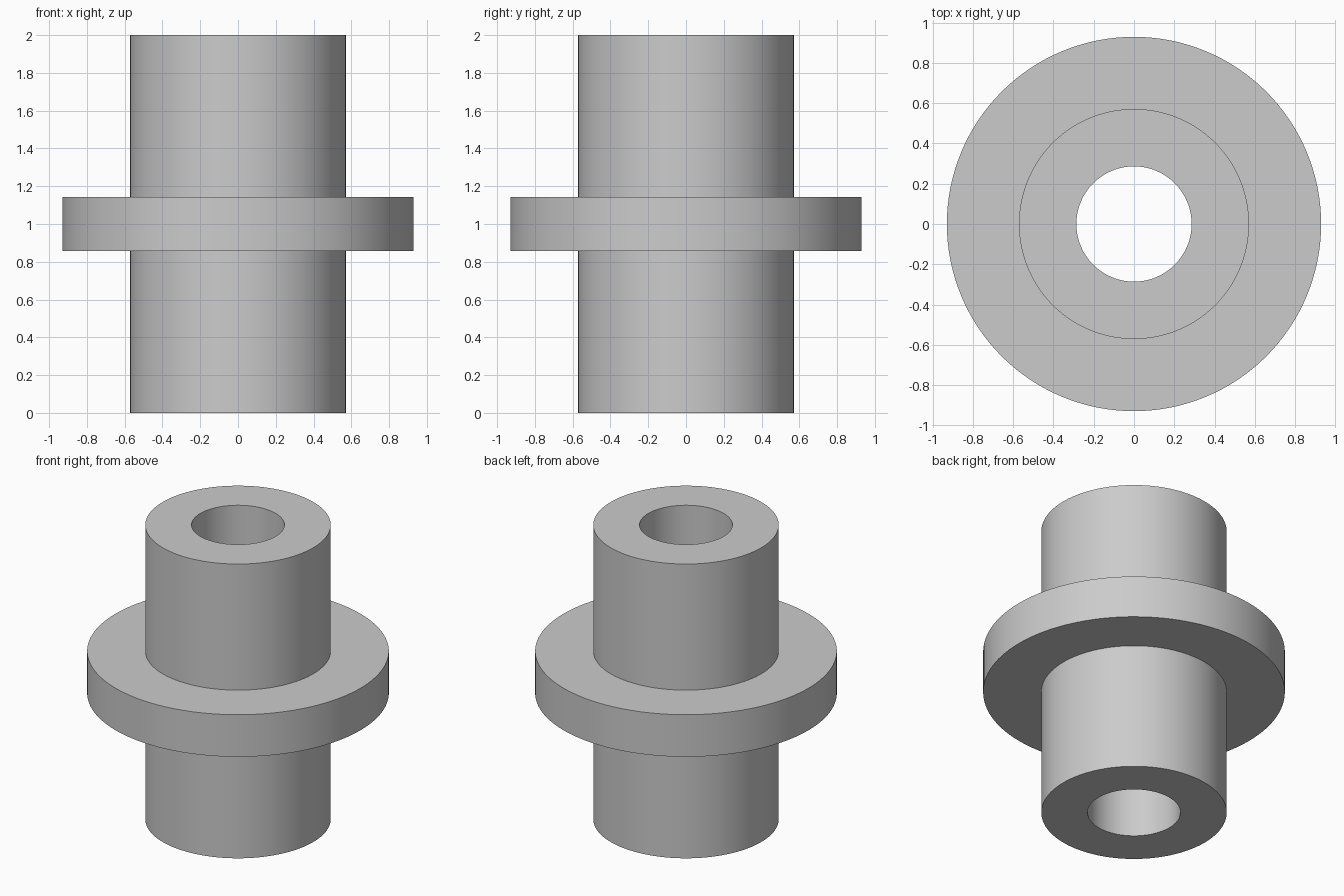
import bpy, bmesh, math

cube = bpy.data.objects.get("Cube")
if cube:
    bpy.data.objects.remove(cube, do_unlink=True)

# Dimensions
BORE, TUBE, FLANGE = 0.286, 0.571, 0.929
HEIGHT, FLANGE_LOW, FLANGE_HIGH = 2.0, 0.857, 1.143
SEGMENTS = 128

# Plain grey material
grey = bpy.data.materials.new("plain_grey")
grey.use_nodes = True
colour = (0.6, 0.6, 0.6, 1)
grey.diffuse_color = colour
grey.node_tree.nodes["Principled BSDF"].inputs["Base Color"].default_value = colour

# Closed half section of the sleeve with its collar: (radius, height)
section = [
    (BORE, 0), (TUBE, 0),
    (TUBE, FLANGE_LOW), (FLANGE, FLANGE_LOW),
    (FLANGE, FLANGE_HIGH), (TUBE, FLANGE_HIGH),
    (TUBE, HEIGHT), (BORE, HEIGHT),
]

# Turn the section around the vertical axis
bm = bmesh.new()
rings = []
for radius, z in section:
    ring = []
    for i in range(SEGMENTS):
        a = math.tau * i / SEGMENTS
        ring.append(bm.verts.new((radius * math.cos(a), radius * math.sin(a), z)))
    rings.append(ring)
for k, lower in enumerate(rings):
    upper = rings[(k + 1) % len(rings)]
    for i in range(SEGMENTS):
        j = (i + 1) % SEGMENTS
        bm.faces.new((lower[i], lower[j], upper[j], upper[i]))
bmesh.ops.recalc_face_normals(bm, faces=bm.faces[:])

mesh = bpy.data.meshes.new("flanged_sleeve")
bm.to_mesh(mesh)
bm.free()
mesh.materials.append(grey)
sleeve = bpy.data.objects.new("flanged_sleeve", mesh)
bpy.context.collection.objects.link(sleeve)

# Smooth round walls, sharp rims
bpy.ops.object.select_all(action="DESELECT")
sleeve.select_set(True)
bpy.context.view_layer.objects.active = sleeve
bpy.ops.object.shade_smooth_by_angle(angle=math.radians(30))
